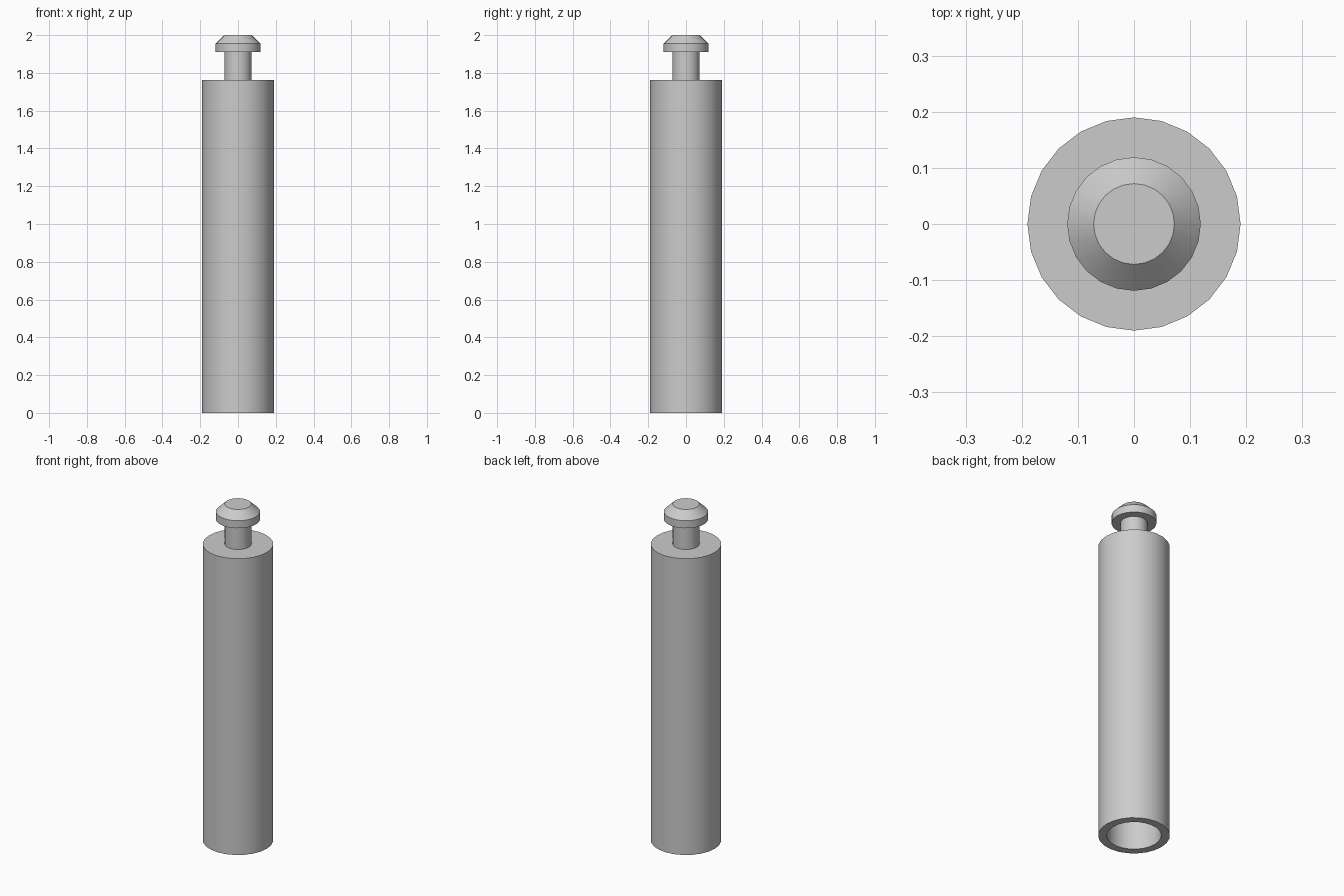
import bpy
import bmesh
from math import cos, sin, radians, tau

SIDES = 24

cube = bpy.data.objects.get("Cube")
if cube:
    bpy.data.objects.remove(cube, do_unlink=True)

grey = bpy.data.materials.new("plain grey")
grey.use_nodes = True
colour = (0.6, 0.6, 0.6, 1)
grey.diffuse_color = colour
grey.node_tree.nodes["Principled BSDF"].inputs["Base Color"].default_value = colour


def lathe(name, profile):
    """Revolve (radius, z) points, listed with the solid on their left."""
    bm = bmesh.new()
    rings = []
    for r, z in profile:
        count = SIDES if r > 0 else 1
        rings.append([bm.verts.new((r * cos(tau * i / SIDES), r * sin(tau * i / SIDES), z))
                      for i in range(count)])
    for low, high in zip(rings, rings[1:]):
        for i in range(SIDES):
            j = (i + 1) % SIDES
            corners = [low[i % len(low)], low[j % len(low)],
                       high[j % len(high)], high[i % len(high)]]
            bm.faces.new(list(dict.fromkeys(corners)))
    mesh = bpy.data.meshes.new(name)
    bm.to_mesh(mesh)
    bm.free()
    mesh.materials.append(grey)
    obj = bpy.data.objects.new(name, mesh)
    bpy.context.collection.objects.link(obj)
    bpy.ops.object.select_all(action="DESELECT")
    obj.select_set(True)
    bpy.context.view_layer.objects.active = obj
    bpy.ops.object.shade_smooth_by_angle(angle=radians(30))
    return obj


R_BODY, R_BORE, R_STEM, R_HEAD = 0.19, 0.144, 0.072, 0.119
Z_SHOULDER = 1.762

# Hollow tube, open at the bottom and closed by a shoulder at the top
lathe("body_tube", [(0, 1.71), (R_BORE, 1.71), (R_BORE, 0), (R_BODY, 0),
                    (R_BODY, Z_SHOULDER), (R_STEM, Z_SHOULDER)])

# Narrow stem carrying a wider head with a sloping top
lathe("stem_and_head", [(R_STEM, Z_SHOULDER), (R_STEM, 1.91), (R_HEAD, 1.91),
                        (R_HEAD, 1.955), (R_STEM, 2.0), (0, 2.0)])
